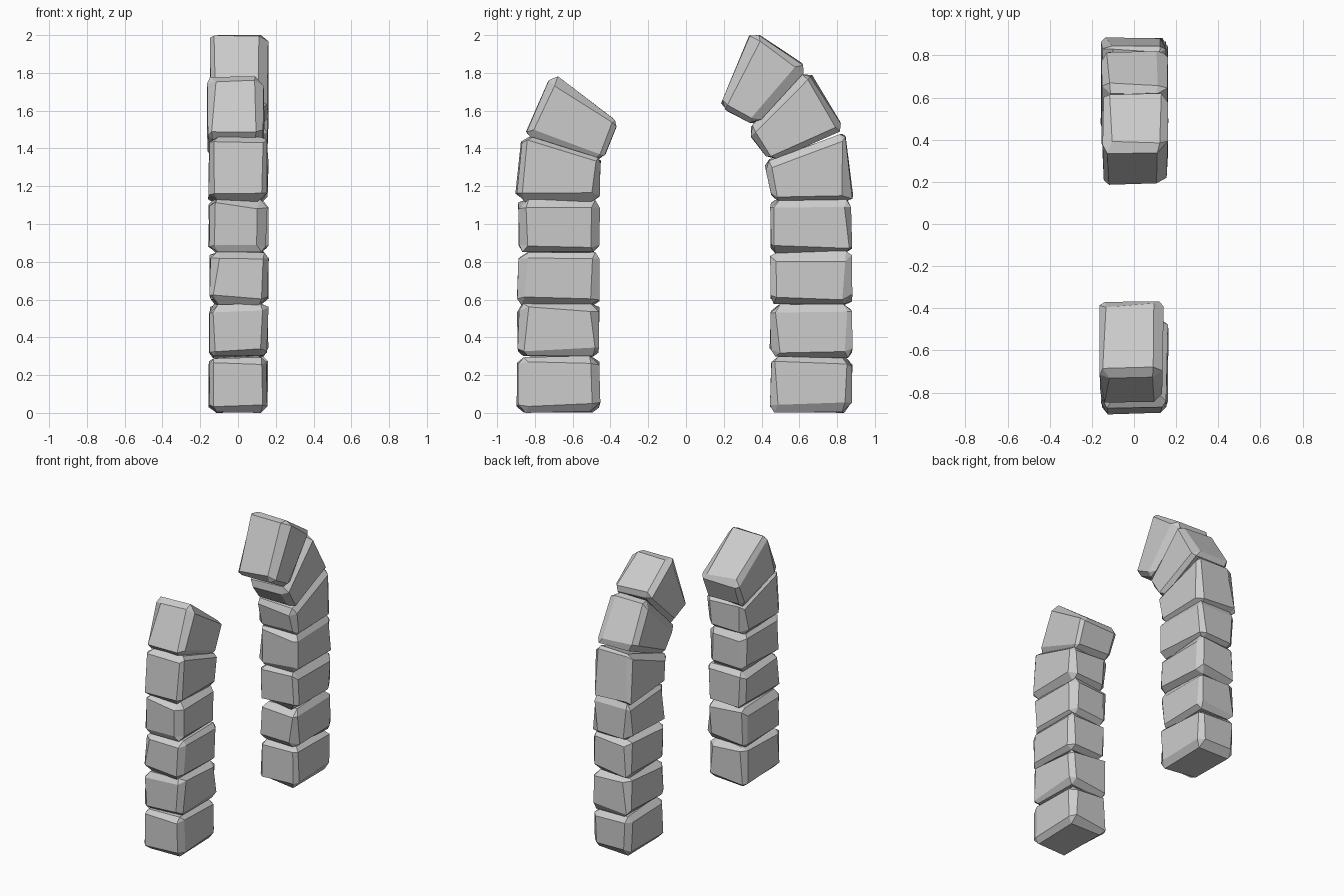
import bpy, bmesh, random
from mathutils import Vector

if "Cube" in bpy.data.objects:
    bpy.data.objects.remove(bpy.data.objects["Cube"])

random.seed(7)


def stone(name, quad, x0=-0.15, x1=0.155):
    """Rough chamfered block: side outline (y, z) spanned between x0 and x1."""
    bm = bmesh.new()
    # slightly skewed block corners
    rings = []
    for x in (x0, x1):
        rings.append([bm.verts.new((x + random.uniform(-0.008, 0.008),
                                    y + random.uniform(-0.006, 0.006),
                                    z + random.uniform(-0.006, 0.006))) for y, z in quad])
    a, b = rings
    bm.faces.new(a[::-1])
    bm.faces.new(b)
    for i in range(4):
        j = (i + 1) % 4
        bm.faces.new((a[i], a[j], b[j], b[i]))
    bmesh.ops.recalc_face_normals(bm, faces=bm.faces[:])
    # uneven hewn edges
    bmesh.ops.bevel(bm, geom=bm.edges[:], offset=0.036, segments=1,
                    profile=0.5, affect='EDGES', clamp_overlap=True)
    bm.normal_update()
    for v in bm.verts:
        big = max(v.link_faces, key=lambda f: f.calc_area())
        d = Vector([random.uniform(-0.018, 0.018) for _ in range(3)])
        v.co += d - big.normal * d.dot(big.normal) * 0.8
        v.co.z = min(max(v.co.z, 0.0), 2.0)
    me = bpy.data.meshes.new(name)
    bm.to_mesh(me)
    bm.free()
    ob = bpy.data.objects.new(name, me)
    bpy.context.collection.objects.link(ob)
    return ob


def column(name, y0, y1):
    """Four upright courses at the foot of each side."""
    for i, (z0, z1) in enumerate(((0.003, 0.297), (0.297, 0.577),
                                  (0.573, 0.853), (0.847, 1.13))):
        stone(f"{name}_course_{i + 1}",
              [(y0, z0), (y1, z0), (y1, z1), (y0, z1)])


# Straight lower columns
column("front_column", -0.89, -0.458)
column("back_column", 0.448, 0.88)

# Front side: leaning stones of the broken arch
stone("front_arch_stone_1",
      [(-0.90, 1.125), (-0.465, 1.11), (-0.445, 1.35), (-0.865, 1.47)])
stone("front_arch_stone_2",
      [(-0.855, 1.465), (-0.445, 1.33), (-0.355, 1.54), (-0.71, 1.80)], -0.165, 0.14)

# Back side: stones curving over towards the gap
stone("back_arch_stone_1",
      [(0.46, 1.125), (0.885, 1.11), (0.845, 1.48), (0.41, 1.33)])
stone("back_arch_stone_2",
      [(0.445, 1.33), (0.84, 1.50), (0.645, 1.82), (0.325, 1.50)])
stone("back_arch_stone_3",
      [(0.18, 1.62), (0.37, 1.515), (0.64, 1.825), (0.36, 2.045)])
